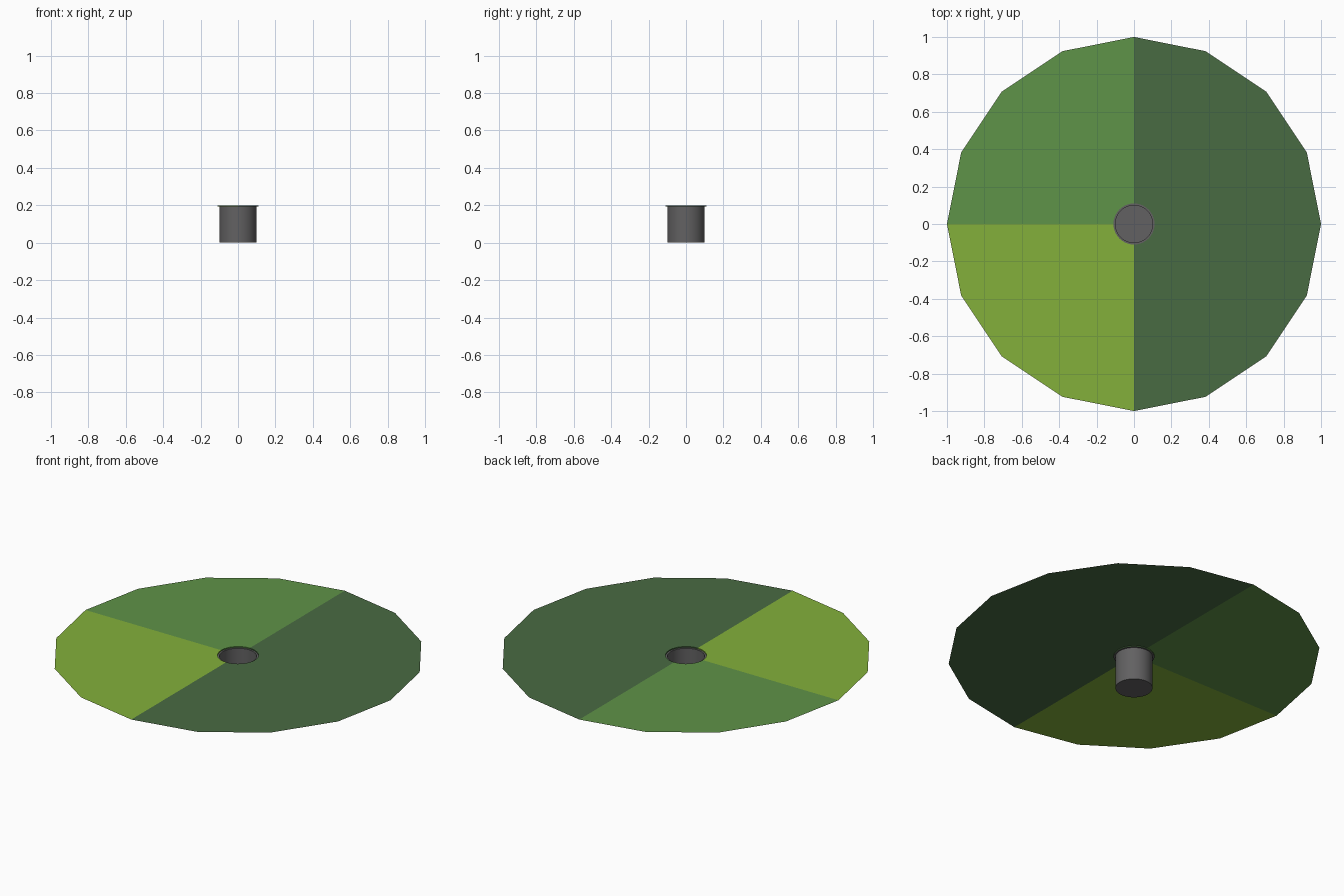
import bpy, bmesh, math

if "Cube" in bpy.data.objects:
    bpy.data.objects.remove(bpy.data.objects["Cube"])


def srgb(r, g, b):
    f = lambda c: c / 12.92 if c <= 0.04045 else ((c + 0.055) / 1.055) ** 2.4
    return tuple(f(c / 255) for c in (r, g, b)) + (1,)


def material(name, rgb):
    m = bpy.data.materials.new(name)
    m.diffuse_color = srgb(*rgb)
    m.use_nodes = True
    m.node_tree.nodes["Principled BSDF"].inputs["Base Color"].default_value = m.diffuse_color
    return m


lime = material("lime green", (131, 176, 59))
mid = material("medium green", (95, 147, 72))
dark = material("dark green", (73, 107, 66))
grey = material("cup grey", (98, 97, 98))


def make(name, bm, mats):
    me = bpy.data.meshes.new(name)
    bm.to_mesh(me)
    bm.free()
    for m in mats:
        me.materials.append(m)
    ob = bpy.data.objects.new(name, me)
    bpy.context.collection.objects.link(ob)
    return ob


def ring(bm, r, z, n, step=1):
    # step repeats points so that coarse and fine rings can be matched
    out = []
    for i in range(n):
        a = 2 * math.pi * i / n
        out.append(bm.verts.new((r * math.cos(a), r * math.sin(a), z)))
    return out


def bridge(bm, outer, inner):
    n = len(outer)
    return [bm.faces.new((outer[i], outer[(i + 1) % n], inner[(i + 1) % n], inner[i]))
            for i in range(n)]


TOP, LIP, HOLE, CUP, N = 0.2, 0.194, 0.11, 0.1, 32

# green: flat 16-sided disc, hole in the middle with a short turned-down lip
bm = bmesh.new()
rim = ring(bm, 1.0, TOP, 16)
hole = ring(bm, HOLE, TOP, N)
lip = ring(bm, HOLE, LIP, N)
for i in range(16):
    j = (i + 1) % 16
    bm.faces.new((rim[i], rim[j], hole[2 * j], hole[2 * i + 1], hole[2 * i]))
bridge(bm, hole, lip)
for f in bm.faces:
    c = f.calc_center_median()
    f.material_index = 2 if c.x > 0 else (1 if c.y > 0 else 0)
make("green", bm, (lime, mid, dark))

# cup: narrow flange, straight wall and closed floor
bm = bmesh.new()
flange = ring(bm, HOLE, LIP, N)
edge = ring(bm, CUP, LIP, N)
floor = ring(bm, CUP, 0, N)
bridge(bm, flange, edge)
for f in bridge(bm, edge, floor):
    f.smooth = True
bm.faces.new(floor)
cup = make("cup", bm, (grey,))
bpy.context.view_layer.objects.active = cup
cup.select_set(True)
bpy.ops.object.shade_smooth_by_angle(angle=math.radians(30))
